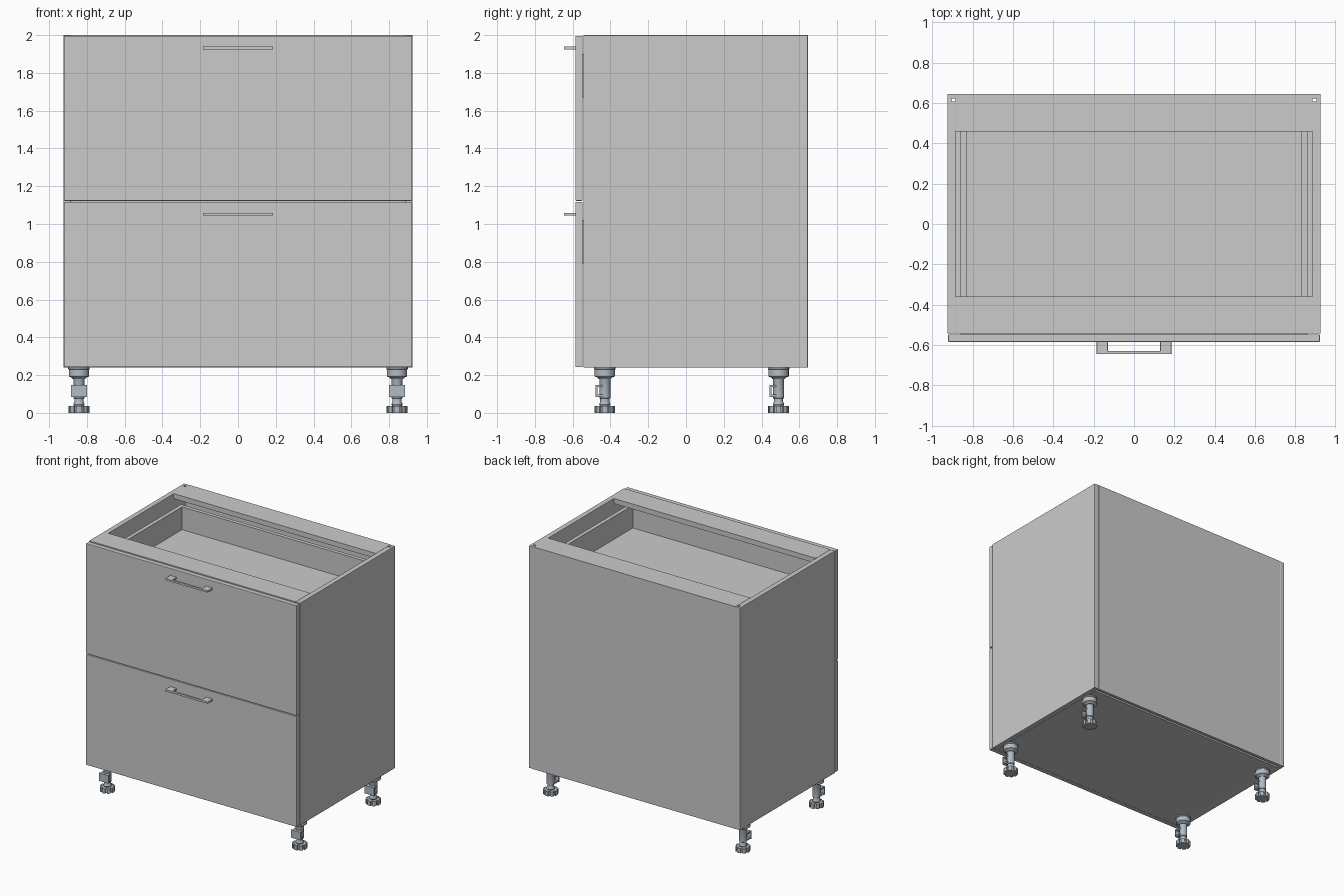
import bpy, bmesh, math

if "Cube" in bpy.data.objects:
    bpy.data.objects.remove(bpy.data.objects["Cube"])

metal = bpy.data.materials.new("foot_plastic")
metal.diffuse_color = (0.45, 0.5, 0.55, 1)
metal.use_nodes = True
metal.node_tree.nodes["Principled BSDF"].inputs["Base Color"].default_value = metal.diffuse_color


def finish(name, bm, mat=None, bevel=0):
    bmesh.ops.recalc_face_normals(bm, faces=bm.faces)
    me = bpy.data.meshes.new(name)
    bm.to_mesh(me)
    bm.free()
    ob = bpy.data.objects.new(name, me)
    bpy.context.collection.objects.link(ob)
    if mat:
        me.materials.append(mat)
    if bevel:
        m = ob.modifiers.new("bevel", 'BEVEL')
        m.width, m.segments = bevel, 2
    return ob


def prism(name, pts, z0, z1, mat=None, bevel=0):
    """Extrude an xy outline from z0 to z1."""
    bm = bmesh.new()
    f = bm.faces.new([bm.verts.new((x, y, z0)) for x, y in pts])
    r = bmesh.ops.extrude_face_region(bm, geom=[f])
    for v in r["geom"]:
        if isinstance(v, bmesh.types.BMVert):
            v.co.z = z1
    return finish(name, bm, mat, bevel)


def box(name, x, y, z, mat=None, bevel=0):
    pts = [(x[0], y[0]), (x[1], y[0]), (x[1], y[1]), (x[0], y[1])]
    return prism(name, pts, z[0], z[1], mat, bevel)


def lathe(name, cx, cy, prof, n=24):
    """Revolve (radius, z) points about a vertical axis."""
    bm = bmesh.new()
    rings = [[bm.verts.new((cx + r * math.cos(2 * math.pi * i / n),
                            cy + r * math.sin(2 * math.pi * i / n), z))
              for i in range(n)] for r, z in prof]
    for a, b in zip(rings, rings[1:]):
        for i in range(n):
            bm.faces.new((a[i], a[(i + 1) % n], b[(i + 1) % n], b[i]))
    bm.faces.new(rings[0])
    bm.faces.new(rings[-1])
    ob = finish(name, bm, metal)
    bpy.ops.object.select_all(action='DESELECT')
    ob.select_set(True)
    bpy.context.view_layer.objects.active = ob
    bpy.ops.object.shade_smooth_by_angle(angle=math.radians(35))
    return ob


BOT, TOP, FRONT, BACK = 0.24, 2.0, -0.543, 0.645
IN, OUT = 0.885, 0.925

# Side panels with the groove for the back panel
for s, side in ((-1, "left"), (1, "right")):
    pts = [(IN, FRONT), (OUT, FRONT), (OUT, BACK), (IN, BACK),
           (IN, 0.622), (0.905, 0.622), (0.905, 0.608), (IN, 0.608)]
    prism(side + "_side_panel", [(s * x, y) for x, y in pts], BOT, TOP, bevel=0.003)

# Bottom, back and top rails
box("bottom_panel", (-IN, IN), (FRONT, 0.605), (BOT, BOT + 0.04))
box("back_panel", (-IN, IN), (0.622, BACK), (BOT, TOP))
box("back_groove_strip", (-IN, IN), (0.605, 0.622), (BOT + 0.015, TOP))
box("front_top_rail", (-IN, IN), (FRONT, -0.36), (TOP - 0.04, TOP))
box("back_top_rail", (-IN, IN), (0.46, 0.606), (TOP - 0.04, TOP))

for level, dz in (("upper", 0), ("lower", -0.88)):
    # Drawer front
    z = (1.123, 1.995) if level == "upper" else (BOT + 0.002, 1.117)
    box(level + "_drawer_front", (-0.922, 0.922), (-0.585, -0.548), z, bevel=0.003)
    # Drawer box
    box(level + "_drawer_floor", (-0.83, 0.83), (-0.52, 0.485), (1.69 + dz, 1.72 + dz))
    for s, side in ((-1, "left"), (1, "right")):
        box(f"{level}_drawer_{side}", sorted((s * 0.83, s * 0.86)),
            (-0.55, 0.515), (1.67 + dz, 1.9 + dz))
    for end, y in (("back", (0.485, 0.515)), ("inner_front", (-0.55, -0.52))):
        box(f"{level}_drawer_{end}", (-0.83, 0.83), y, (1.67 + dz, 1.9 + dz))
    # Flat U-shaped handle
    half = [(0.13, -0.584), (0.185, -0.584), (0.185, -0.645)]
    inner = [(-0.13, -0.63), (0.13, -0.63)]
    pts = half + [(-x, y) for x, y in reversed(half)] + inner
    prism(level + "_handle", pts, 1.924 + dz, 1.939 + dz, bevel=0.001)

# Adjustable feet
for sx, side in ((-1, "left"), (1, "right")):
    for cy, end in ((-0.43, "front"), (0.49, "back")):
        cx, n = sx * 0.842, f"{end}_{side}_foot"
        # Notched base: eight lobes
        pts = []
        for i in range(8):
            for r, d in ((0.042, -22), (0.042, -16), (0.054, -15), (0.055, 0), (0.054, 15), (0.042, 16)):
                a = math.radians(i * 45 + d)
                pts.append((cx + r * math.cos(a), cy + r * math.sin(a)))
        prism(n + "_base", pts, 0, 0.037, metal)
        # Stem and sleeve
        lathe(n + "_stem", cx, cy, [(0.022, 0.03), (0.03, 0.045), (0.024, 0.06), (0.024, 0.075),
                                    (0.029, 0.078), (0.029, 0.18), (0.034, 0.19), (0.034, 0.21)])
        # Mounting collar and flange
        lathe(n + "_collar", cx, cy, [(0.033, 0.18), (0.04, 0.188), (0.054, 0.193),
                                      (0.054, 0.23), (0.057, 0.232), (0.057, BOT)])
        # Plinth clip on the front of the sleeve
        box(n + "_clip_plate", (cx - 0.042, cx + 0.042), (cy - 0.048, cy - 0.038), (0.085, 0.148), metal)
        for dz in (0.085, 0.136):
            box(n + "_clip_arm", (cx - 0.036, cx + 0.036), (cy - 0.04, cy), (dz, dz + 0.012), metal)
